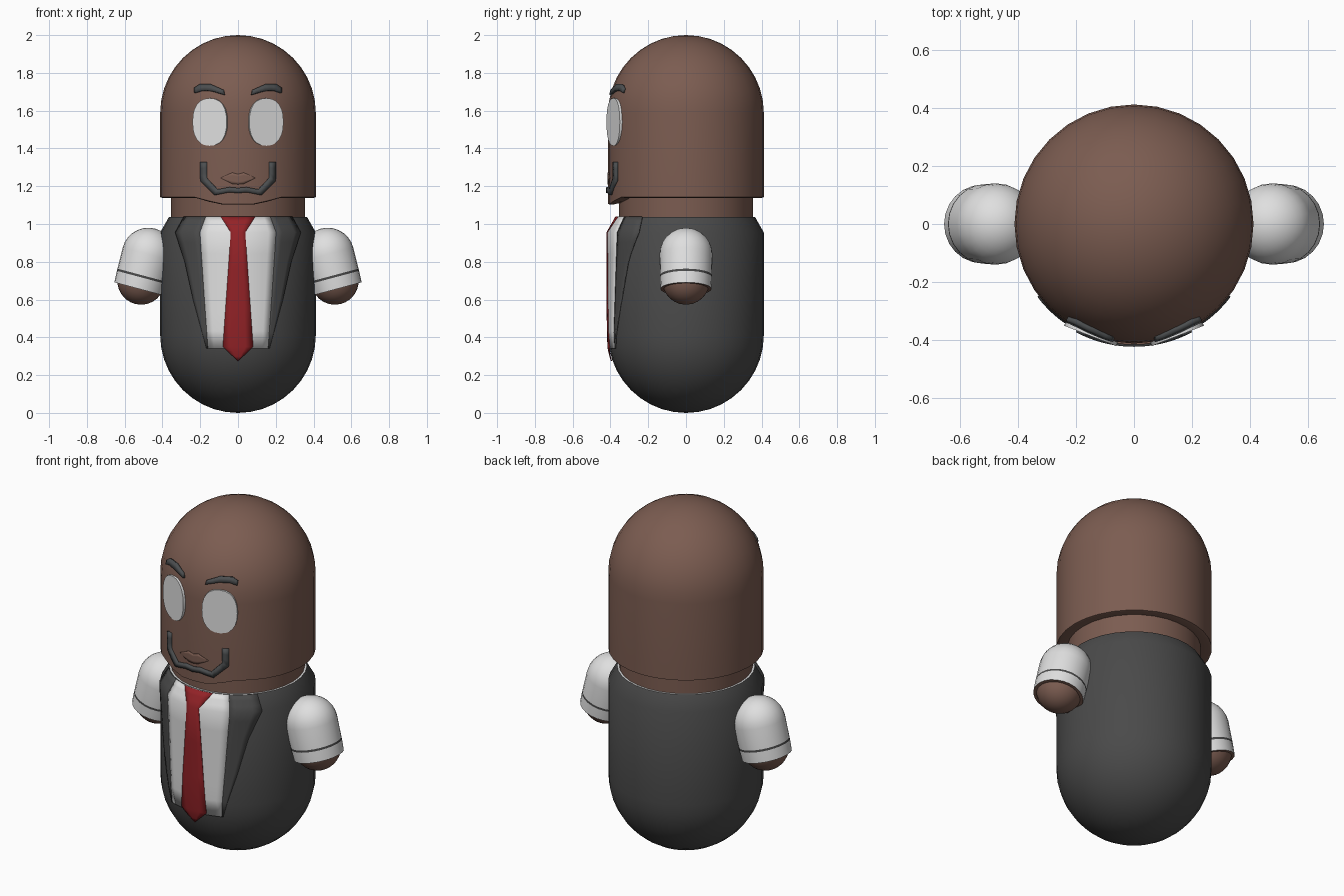
import bpy, bmesh, math
from mathutils import Matrix

if "Cube" in bpy.data.objects:
    bpy.data.objects.remove(bpy.data.objects["Cube"])


def material(name, rgb):
    m = bpy.data.materials.new(name)
    m.diffuse_color = (*rgb, 1)
    m.use_nodes = True
    m.node_tree.nodes["Principled BSDF"].inputs["Base Color"].default_value = m.diffuse_color
    return m


SKIN = material("brown skin", (0.20, 0.108, 0.082))
SUIT = material("charcoal suit", (0.068, 0.068, 0.068))
WHITE = material("white cloth", (0.74, 0.74, 0.74))
RED = material("red tie", (0.29, 0.016, 0.02))
HAIR = material("grey hair", (0.07, 0.075, 0.078))


def finish(name, bm, mats, smooth=30):
    mesh = bpy.data.meshes.new(name)
    bm.to_mesh(mesh)
    bm.free()
    obj = bpy.data.objects.new(name, mesh)
    bpy.context.collection.objects.link(obj)
    for m in mats:
        mesh.materials.append(m)
    if smooth:
        bpy.ops.object.select_all(action='DESELECT')
        obj.select_set(True)
        bpy.context.view_layer.objects.active = obj
        bpy.ops.object.shade_smooth_by_angle(angle=math.radians(smooth))
    return obj


def lathe(profile, segs):
    """Revolve (radius, z) points around z; radius 0 ends become poles."""
    bm = bmesh.new()
    rings = []
    for r, z in profile:
        n = 1 if r < 1e-5 else segs
        rings.append([bm.verts.new((r * math.cos(math.tau * i / segs),
                                    r * math.sin(math.tau * i / segs), z)) for i in range(n)])
    for a, b in zip(rings, rings[1:]):
        for i in range(segs):
            quad = [a[i % len(a)], a[(i + 1) % len(a)], b[(i + 1) % len(b)], b[i % len(b)]]
            bm.faces.new(list(dict.fromkeys(quad)))
    bmesh.ops.recalc_face_normals(bm, faces=bm.faces)
    return bm


def arc(r, zc, a0, a1, n):
    """Profile points on a sphere, angles in degrees from the equator."""
    pts = []
    for i in range(n + 1):
        a = math.radians(a0 + (a1 - a0) * i / n)
        pts.append((max(0, r * math.cos(a)), zc + r * math.sin(a)))
    return pts


R = 0.412


def body_radius(z):
    if z < R:
        return math.sqrt(max(0, R * R - (R - z) ** 2))
    return R if z < 0.955 else R - (z - 0.955) / 0.083 * 0.047


def head_radius(z):
    return math.sqrt(R * R - max(0, z - 1.588) ** 2)


def strip(name, edge_a, edge_b, radius, off, mat, thick, side=1, cols=4, rows=3):
    """Plate between two paired (x, z) edges, wrapped on the front of a round part."""
    bm = bmesh.new()
    lines = []
    for k in range(len(edge_a) - 1):
        for s in range(rows + (k == len(edge_a) - 2)):
            t = s / rows
            p, q = [[e[k][i] * (1 - t) + e[k + 1][i] * t for i in (0, 1)] for e in (edge_a, edge_b)]
            line = []
            for c in range(cols + 1):
                u = c / cols
                x, z = (p[i] * (1 - u) + q[i] * u for i in (0, 1))
                y = -math.sqrt((radius(z) + off) ** 2 - x * x)
                line.append(bm.verts.new((x * side, y, z)))
            lines.append(line)
    for a, b in zip(lines, lines[1:]):
        for i in range(cols):
            bm.faces.new((a[i], a[i + 1], b[i + 1], b[i]))
    bmesh.ops.remove_doubles(bm, verts=bm.verts, dist=1e-5)
    bmesh.ops.recalc_face_normals(bm, faces=bm.faces)
    obj = finish(name, bm, [mat])
    mod = obj.modifiers.new("thickness", 'SOLIDIFY')
    mod.thickness = thick
    mod.offset = 0


def flip(edge):
    return [(-x, z) for x, z in edge]


# Suit body with a pale collar cap
bm = lathe(arc(R, R, -90, 0, 10) + [(R, 0.955), (0.365, 1.038), (0, 1.038)], 32)
for f in bm.faces:
    f.material_index = int(f.calc_center_median().z > 1.03)
finish("body", bm, [SUIT, WHITE])

# Neck
finish("neck", lathe([(0, 1.02), (0.354, 1.02), (0.354, 1.16), (0, 1.16)], 32), [SKIN])

# Domed head with the chin dipping at the front
bm = lathe([(0, 1.15), (0.34, 1.15), (0.40, 1.138), (R, 1.142), (R, 1.2)] + arc(R, 1.588, 0, 90, 10), 32)
for v in bm.verts:
    if v.co.z < 1.16 and v.co.y < -0.25:
        v.co.z -= 0.036 * min(1, max(0, (0.22 - abs(v.co.x)) / 0.12))
finish("head", bm, [SKIN])

# Shirt front and tie
shirt = [(-0.17, 1.037), (-0.2, 0.955), (-0.178, 0.62), (-0.158, 0.34)]
strip("shirt_front", shirt, flip(shirt), body_radius, 0.002, WHITE, 0.006, cols=10)
tie = [(-0.09, 1.037), (-0.038, 0.955), (-0.08, 0.35), (0, 0.275)]
strip("tie", tie, flip(tie), body_radius, 0.006, RED, 0.006)

# Goatee and lips
outer = [(-0.196, 1.327), (-0.196, 1.227), (-0.122, 1.153), (-0.045, 1.168), (0, 1.163)]
inner = [(-0.164, 1.327), (-0.164, 1.243), (-0.108, 1.183), (-0.045, 1.195), (0, 1.191)]
strip("goatee", outer + flip(outer)[-2::-1], inner + flip(inner)[-2::-1],
      head_radius, 0.002, HAIR, 0.018, cols=1)
lip_top = [(-0.09, 1.245), (-0.03, 1.272), (0, 1.264), (0.03, 1.272), (0.09, 1.245)]
lip_low = [(-0.09, 1.243), (-0.03, 1.213), (0, 1.21), (0.03, 1.213), (0.09, 1.243)]
strip("lips", lip_top, lip_low, head_radius, 0.0, SKIN, 0.008)

for label, side in (("left", 1), ("right", -1)):
    # Jacket lapel
    lapel_in = [(0.17, 1.037), (0.2, 0.955), (0.19, 0.8), (0.177, 0.6), (0.158, 0.34)]
    lapel_out = [(0.285, 1.037), (0.33, 0.955), (0.28, 0.8), (0.236, 0.6), (0.165, 0.34)]
    strip(label + "_lapel", lapel_in, lapel_out, body_radius, 0.001, SUIT, 0.008, side)

    # Eyebrow
    brow_top = [(0.075, 1.708), (0.14, 1.737), (0.2, 1.737), (0.228, 1.718)]
    brow_low = [(0.07, 1.683), (0.14, 1.704), (0.19, 1.707), (0.228, 1.694)]
    strip(label + "_eyebrow", brow_top, brow_low, head_radius, 0.004, HAIR, 0.018, side, cols=1)

    # Flat oval eye set against the head
    bm = bmesh.new()
    ring = []
    for i in range(24):
        c, s = math.cos(math.tau * i / 24), math.sin(math.tau * i / 24)
        ring.append(bm.verts.new((0.097 * math.copysign(abs(c) ** 0.85, c), -0.414,
                                  1.54 + 0.126 * math.copysign(abs(s) ** 0.85, s))))
    face = bm.faces.new(ring)
    back = bmesh.ops.extrude_face_region(bm, geom=[face])["geom"]
    bmesh.ops.translate(bm, vec=(0, 0.026, 0),
                        verts=[g for g in back if isinstance(g, bmesh.types.BMVert)])
    bmesh.ops.recalc_face_normals(bm, faces=bm.faces)
    bm.transform(Matrix.Rotation(side * math.radians(21.3), 4, 'Z'))
    finish(label + "_eye", bm, [WHITE])

    # Arm: sleeve, cuff line and rounded hand
    profile = arc(0.14, 0, 90, 0, 7) + [(0.138, -0.116), (0.138, -0.128), (0.135, -0.19), (0.118, -0.19)]
    profile += arc(0.126, -0.146, -22, -90, 6)
    bm = lathe(profile, 24)
    for f in bm.faces:
        z = f.calc_center_median().z
        f.material_index = 1 if -0.128 < z < -0.116 else 2 if z < -0.189 else 0
    bm.transform(Matrix.Translation((side * 0.475, 0, 0.84))
                 @ Matrix.Rotation(-side * math.radians(15), 4, 'Y'))
    finish(label + "_arm", bm, [WHITE, SUIT, SKIN])
